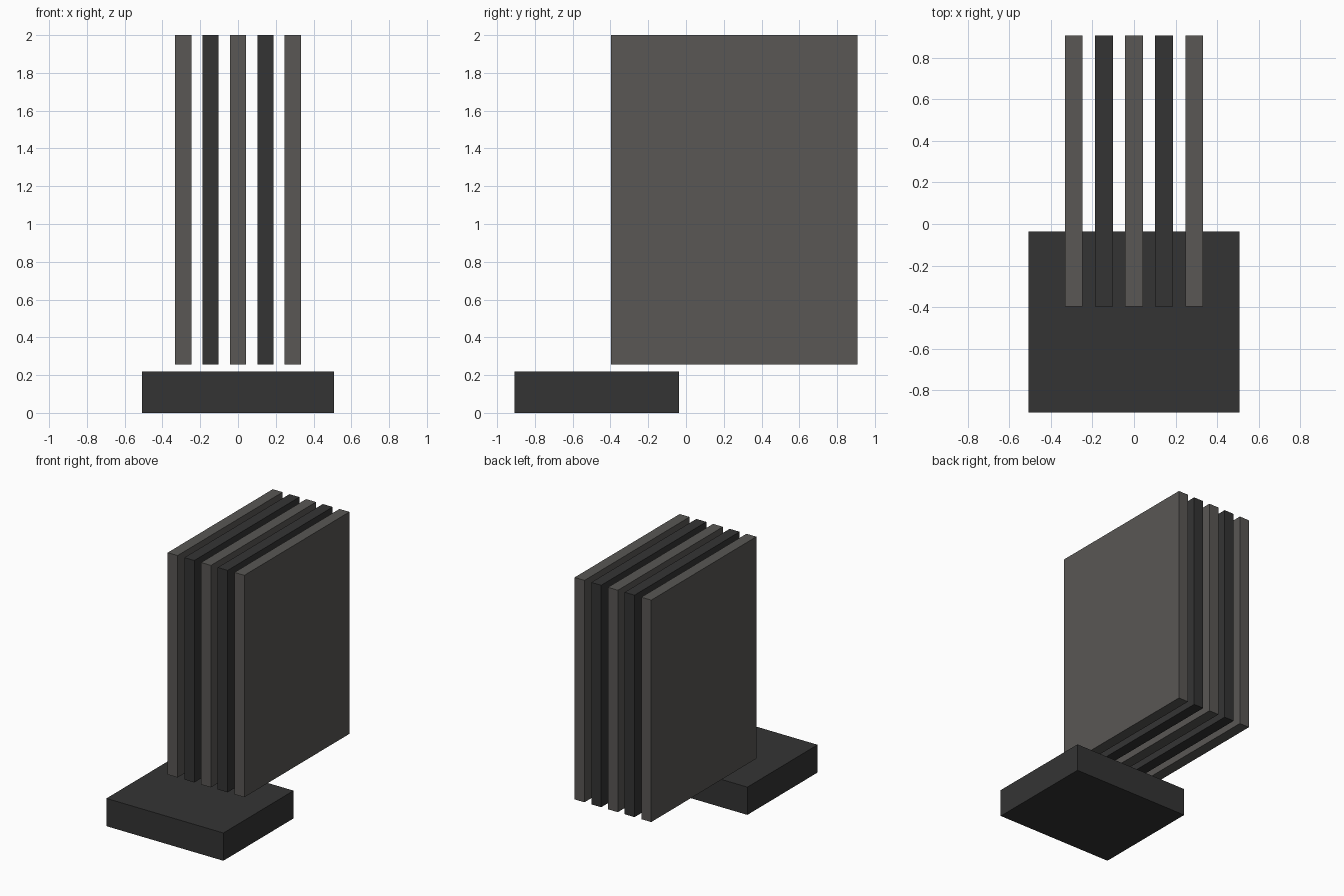
import bpy

if "Cube" in bpy.data.objects:
    bpy.data.objects.remove(bpy.data.objects["Cube"], do_unlink=True)


def material(name, color):
    mat = bpy.data.materials.new(name)
    mat.use_nodes = True
    mat.diffuse_color = color
    mat.node_tree.nodes["Principled BSDF"].inputs["Base Color"].default_value = color
    return mat


def box(name, low, high, mat):
    center = [(a + b) / 2 for a, b in zip(low, high)]
    bpy.ops.mesh.primitive_cube_add(size=1, location=center)
    obj = bpy.context.object
    obj.name = name
    obj.scale = [b - a for a, b in zip(low, high)]
    bpy.ops.object.transform_apply(location=False, rotation=False, scale=True)
    obj.data.materials.append(mat)
    return obj


charcoal = material("charcoal", (0.034, 0.034, 0.034, 1))
warm_grey = material("warm grey", (0.1, 0.095, 0.089, 1))

# Low base block at the front
box("base", (-0.508, -0.907, 0), (0.508, -0.036, 0.218), charcoal)

# Five upright panels floating above the base, alternating in colour
spacing, half = 0.145, 0.043
for i in range(5):
    x = (i - 2) * spacing
    box(f"panel_{i + 1}", (x - half, -0.397, 0.257), (x + half, 0.907, 2),
        charcoal if i % 2 else warm_grey)
